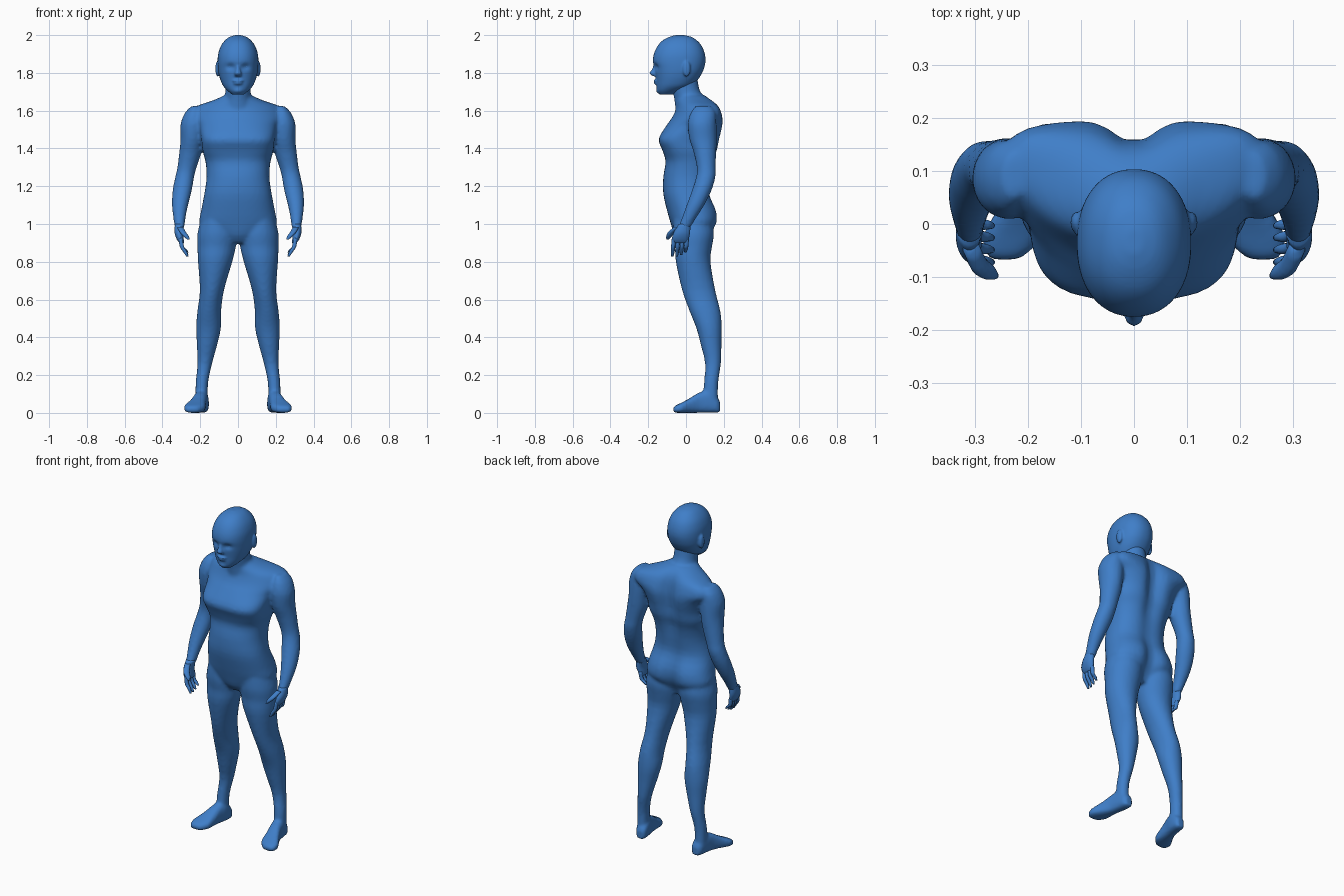
import bpy, bmesh
from math import sin, cos, pi, exp
from mathutils import Matrix, Vector

skin = bpy.data.materials.new("blue_skin")
skin.diffuse_color = (0.05, 0.21, 0.58, 1)


def power(v, p):
    return (1 if v >= 0 else -1) * abs(v) ** (2 / p)


def interpolate(rows, steps):
    """Smooth curve through rows of section values."""
    out = []
    for i in range(len(rows) - 1):
        quad = [rows[max(i - 1, 0)], rows[i], rows[i + 1], rows[min(i + 2, len(rows) - 1)]]
        for k in range(steps):
            t = k / steps
            out.append([0.5 * (2 * b + (c - a) * t + (2 * a - 5 * b + 4 * c - d) * t * t
                               + (3 * b - a - 3 * c + d) * t ** 3) for a, b, c, d in zip(*quad)])
    return out + [list(rows[-1])]


def loft(bm, rows, ring, n=24, steps=3, side=1):
    """Closed skin through rings; ring(section, angle) gives a point."""
    loops = []
    for sec in interpolate(rows, steps):
        pts = [ring(sec, 2 * pi * (i + 0.5) / n) for i in range(n)]
        loops.append([bm.verts.new((x * side, y, z)) for x, y, z in pts])
    for a, b in zip(loops, loops[1:]):
        for i in range(n):
            j = (i + 1) % n
            bm.faces.new((a[i], a[j], b[j], b[i]))
    bm.faces.new(loops[0])
    bm.faces.new(loops[-1])


def limb_ring(s, a):      # x, y, z, rx, ry
    return s[0] + s[3] * cos(a), s[1] + s[4] * sin(a), s[2]


def torso_ring(s, a):     # z, half width, front, back, front squareness, groove, sweep
    z, w, f, b, p, g, sweep = s
    p = p if sin(a) < 0 else 2.4
    x = w * power(cos(a), p)
    y = (f + b) / 2 + (b - f) / 2 * power(sin(a), p) + sweep * (x / w) ** 2
    if sin(a) > 0:
        y -= g * exp(-(x / 0.05) ** 2)
    return x, y, z


def head_ring(s, a):      # z, half width, front, back
    z, w, f, b = s
    x = w * power(cos(a), 2.2)
    y = (f + b) / 2 + (b - f) / 2 * power(sin(a), 2.2)
    if sin(a) < 0:        # eye sockets
        y += 0.014 * exp(-((abs(x) - 0.04) / 0.022) ** 2 - ((z - 1.832) / 0.016) ** 2)
    return x, y, z


def foot_ring(s, a):      # y, x, rx, top
    y, x, rx, top = s
    return x + rx * power(cos(a), 2.8), y, top / 2 * (1 + power(sin(a), 2.8))


def ball(bm, loc, size):
    mat = Matrix.Translation(loc) @ Matrix.Diagonal((*size, 1))
    bmesh.ops.create_uvsphere(bm, u_segments=20, v_segments=12, radius=1, matrix=mat)


def finish(bm, name, voxel=0, smooth=0, mirror=False):
    bmesh.ops.recalc_face_normals(bm, faces=bm.faces)
    for f in bm.faces:
        f.smooth = True
    me = bpy.data.meshes.new(name)
    bm.to_mesh(me)
    bm.free()
    me.materials.append(skin)
    ob = bpy.data.objects.new(name, me)
    bpy.context.collection.objects.link(ob)
    if voxel:             # fuse overlapping parts into one skin
        m = ob.modifiers.new("fuse", 'REMESH')
        m.mode, m.voxel_size, m.use_smooth_shade = 'VOXEL', voxel, True
        m = ob.modifiers.new("relax", 'SMOOTH')
        m.factor, m.iterations = 0.5, smooth
    if mirror:
        ob.modifiers.new("mirror", 'MIRROR')
    return ob


# Body: torso and neck
body = bmesh.new()
loft(body, [
    (0.90, 0.10, -0.03, 0.09, 2, 0.0, 0), (0.94, 0.15, -0.06, 0.125, 2, 0.02, 0),
    (1.00, 0.203, -0.08, 0.168, 2.2, 0.035, 0), (1.07, 0.195, -0.10, 0.168, 2.3, 0.03, 0),
    (1.16, 0.178, -0.12, 0.13, 2.3, 0.015, 0), (1.25, 0.166, -0.12, 0.135, 2.3, 0.015, 0),
    (1.33, 0.172, -0.108, 0.152, 2.5, 0.025, 0), (1.39, 0.188, -0.125, 0.172, 3.2, 0.03, 0.01),
    (1.45, 0.195, -0.145, 0.185, 3.6, 0.04, 0.015), (1.52, 0.21, -0.105, 0.197, 2.8, 0.045, 0.03),
    (1.57, 0.245, -0.07, 0.19, 2.3, 0.04, 0.05), (1.62, 0.225, -0.05, 0.17, 2.1, 0.025, 0.05),
    (1.655, 0.13, -0.05, 0.14, 2, 0.01, 0.02), (1.68, 0.075, -0.045, 0.10, 2, 0, 0)],
    torso_ring, n=56)
loft(body, [(0, 0.035, 1.60, 0.09, 0.09), (0, 0.02, 1.66, 0.073, 0.082),
            (0, 0.0, 1.71, 0.066, 0.072), (0, -0.01, 1.78, 0.066, 0.07)], limb_ring)

# Arms, legs and feet
for side in (1, -1):
    loft(body, [
        (0.225, 0.09, 1.625, 0.02, 0.04), (0.235, 0.09, 1.59, 0.045, 0.065),
        (0.236, 0.085, 1.53, 0.068, 0.076), (0.242, 0.09, 1.45, 0.062, 0.072),
        (0.252, 0.10, 1.38, 0.059, 0.06), (0.270, 0.107, 1.30, 0.051, 0.05),
        (0.282, 0.105, 1.25, 0.050, 0.051), (0.295, 0.084, 1.18, 0.051, 0.052),
        (0.307, 0.05, 1.10, 0.043, 0.047), (0.310, 0.015, 1.03, 0.032, 0.038),
        (0.309, -0.01, 0.98, 0.026, 0.033)], limb_ring, side=side)
    loft(body, [
        (0.11, 0.035, 1.05, 0.08, 0.10), (0.11, 0.04, 0.95, 0.105, 0.108),
        (0.113, 0.04, 0.88, 0.102, 0.098), (0.121, 0.038, 0.80, 0.091, 0.092),
        (0.138, 0.067, 0.65, 0.064, 0.088), (0.152, 0.10, 0.54, 0.063, 0.082),
        (0.156, 0.122, 0.45, 0.066, 0.068), (0.164, 0.133, 0.36, 0.054, 0.055),
        (0.176, 0.143, 0.26, 0.039, 0.042), (0.191, 0.133, 0.16, 0.033, 0.038),
        (0.194, 0.128, 0.06, 0.033, 0.042)], limb_ring, side=side)
    loft(body, [
        (0.180, 0.185, 0.02, 0.06), (0.165, 0.187, 0.032, 0.08), (0.12, 0.192, 0.037, 0.115),
        (0.07, 0.202, 0.037, 0.108), (0.02, 0.216, 0.046, 0.078), (-0.02, 0.229, 0.056, 0.056),
        (-0.05, 0.238, 0.045, 0.042), (-0.068, 0.245, 0.025, 0.03)], foot_ring, side=side)
finish(body, "body", 0.01, 4)

# Head with nose, lips and ears
head = bmesh.new()
loft(head, [
    (1.685, 0.03, -0.14, -0.07), (1.705, 0.055, -0.152, -0.03), (1.73, 0.078, -0.156, 0.03),
    (1.76, 0.092, -0.158, 0.06), (1.79, 0.101, -0.162, 0.08), (1.82, 0.106, -0.167, 0.094),
    (1.86, 0.108, -0.175, 0.103), (1.90, 0.105, -0.170, 0.10), (1.94, 0.092, -0.152, 0.085),
    (1.97, 0.071, -0.126, 0.06), (1.99, 0.046, -0.09, 0.03), (2.0, 0.015, -0.055, -0.01)],
    head_ring, n=64, steps=5)
loft(head, [(0, -0.158, 1.85, 0.009, 0.012), (0, -0.164, 1.82, 0.012, 0.016),
            (0, -0.170, 1.797, 0.019, 0.024), (0, -0.160, 1.782, 0.016, 0.014)], limb_ring)
ball(head, (0, -0.157, 1.758), (0.028, 0.015, 0.007))
ball(head, (0, -0.155, 1.744), (0.024, 0.015, 0.007))
ball(head, (0, -0.143, 1.708), (0.026, 0.015, 0.016))
for side in (1, -1):
    ball(head, (0.107 * side, 0.003, 1.822), (0.013, 0.021, 0.042))
finish(head, "head", 0.006, 2)

# Eyes
eyes = bmesh.new()
ball(eyes, (0.04, -0.136, 1.832), (0.02, 0.014, 0.009))
finish(eyes, "eyes", mirror=True)

# Hands: palm, four fingers, thumb
hands = bmesh.new()
loft(hands, [(0.309, -0.008, 1.0, 0.025, 0.032), (0.313, -0.022, 0.955, 0.023, 0.044),
             (0.306, -0.03, 0.92, 0.019, 0.045), (0.299, -0.03, 0.90, 0.012, 0.04)], limb_ring, n=20)
for i in range(4):
    y = -0.064 + 0.023 * i
    tip = 0.828 + (0, 0, 0.008, 0.022)[i]
    loft(hands, [(0.304, y, 0.925, 0.011, 0.011), (0.297, y - 0.004, 0.88, 0.0115, 0.011),
                 (0.281, y - 0.006, (0.88 + tip) / 2, 0.011, 0.010),
                 (0.268, y - 0.008, tip, 0.006, 0.006)], limb_ring, n=10)
loft(hands, [(0.307, -0.045, 0.985, 0.016, 0.018), (0.292, -0.077, 0.957, 0.017, 0.018),
             (0.275, -0.09, 0.935, 0.015, 0.015), (0.262, -0.097, 0.918, 0.007, 0.007)],
     limb_ring, n=12)
finish(hands, "hands", mirror=True)
